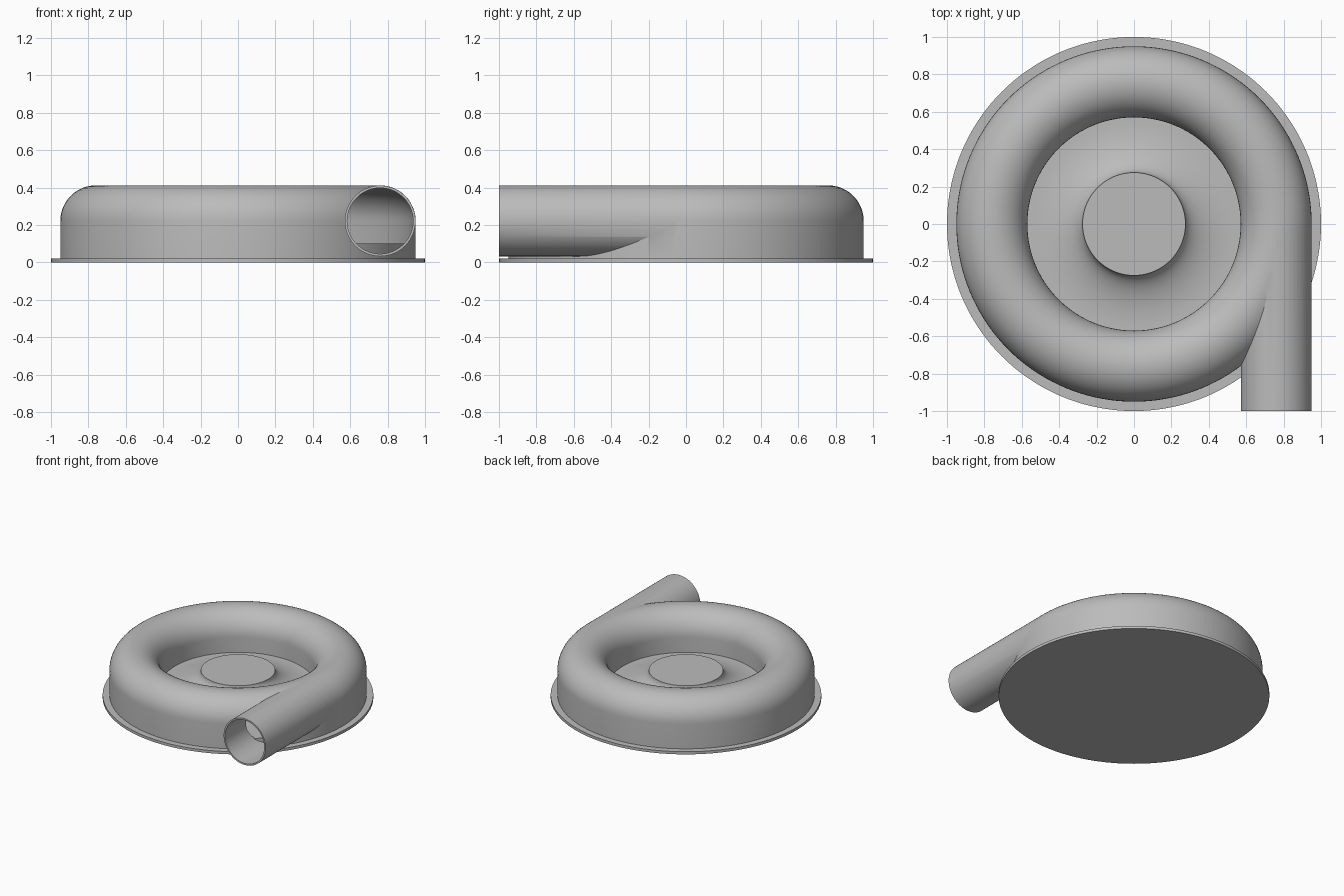
import bpy, bmesh, math
from mathutils import Matrix, Vector

cube = bpy.data.objects.get("Cube")
if cube:
    bpy.data.objects.remove(cube, do_unlink=True)

SEGMENTS = 144
RING_R, TUBE_R, AXIS_Z, WALL = 0.76, 0.19, 0.222, 0.013
FLOOR_Z = 0.1

grey = bpy.data.materials.new("cast metal grey")
grey.use_nodes = True
colour = (0.5, 0.5, 0.5, 1)
grey.diffuse_color = colour
grey.node_tree.nodes["Principled BSDF"].inputs["Base Color"].default_value = colour


def finish(name, bm):
    bmesh.ops.recalc_face_normals(bm, faces=bm.faces)
    mesh = bpy.data.meshes.new(name)
    bm.to_mesh(mesh)
    bm.free()
    mesh.materials.append(grey)
    obj = bpy.data.objects.new(name, mesh)
    bpy.context.collection.objects.link(obj)
    return obj


def arc(cx, cz, rx, rz, start, end, steps=24):
    """Points on an elliptical arc, angles in degrees."""
    angles = [math.radians(start + (end - start) * i / steps) for i in range(steps + 1)]
    return [(cx + rx * math.cos(a), cz + rz * math.sin(a)) for a in angles]


def lathe(name, profile, closed=False):
    """Turn a radius/height profile around the z axis."""
    bm = bmesh.new()
    verts = [bm.verts.new((r, 0, z)) for r, z in profile]
    pairs = list(zip(verts, verts[1:]))
    if closed:
        pairs.append((verts[-1], verts[0]))
    edges = [bm.edges.new(p) for p in pairs]
    bmesh.ops.spin(bm, geom=verts + edges, cent=(0, 0, 0), axis=(0, 0, 1),
                   angle=math.tau, steps=SEGMENTS, use_merge=True)
    bmesh.ops.remove_doubles(bm, verts=bm.verts, dist=1e-5)
    return finish(name, bm)


def pipe(name, radius, front, back):
    """Capped cylinder along y on the outlet axis."""
    bm = bmesh.new()
    place = (Matrix.Translation(Vector((RING_R, (front + back) / 2, AXIS_Z)))
             @ Matrix.Rotation(math.pi / 2, 4, 'X'))
    bmesh.ops.create_cone(bm, cap_ends=True, segments=96, radius1=radius,
                          radius2=radius, depth=back - front, matrix=place)
    return finish(name, bm)


def ring_section(radius, bottom):
    return ([(RING_R + radius, bottom)]
            + arc(RING_R, AXIS_Z, radius, radius, 0, 180)
            + [(RING_R - radius, bottom)])


def smooth(obj):
    bpy.ops.object.select_all(action='DESELECT')
    obj.select_set(True)
    bpy.context.view_layer.objects.active = obj
    bpy.ops.object.shade_smooth_by_angle(angle=math.radians(30))


# Round mounting flange
flange = lathe("base_flange", [(0, 0), (1, 0), (1, 0.022), (0, 0.022)])

# Raised floor with the flared central hub
hub = lathe("hub_and_floor",
            [(0, AXIS_Z)] + arc(0.55, AXIS_Z, 0.275, AXIS_Z - FLOOR_Z, 180, 270)
            + [(0.944, FLOOR_Z), (0.944, 0.012), (0, 0.012)])

# Hollow ring casing joined to its tangential outlet
casing = lathe("volute_casing", ring_section(TUBE_R, 0.01), closed=True)
tools = [
    (pipe("outlet_body", TUBE_R - 0.001, -1, 0), 'UNION'),
    (lathe("casing_cavity", ring_section(TUBE_R - WALL, -0.05), closed=True), 'DIFFERENCE'),
    (pipe("outlet_bore", TUBE_R - WALL - 0.001, -1.1, 0), 'DIFFERENCE'),
]
for tool, operation in tools:
    tool.hide_render = True
    mod = casing.modifiers.new(tool.name, 'BOOLEAN')
    mod.operation, mod.solver, mod.object = operation, 'EXACT', tool
bpy.context.view_layer.update()
result = bpy.data.meshes.new_from_object(
    casing.evaluated_get(bpy.context.evaluated_depsgraph_get()))
casing.modifiers.clear()
casing.data = result
for tool, operation in tools:
    bpy.data.objects.remove(tool, do_unlink=True)

for part in (flange, hub, casing):
    smooth(part)
